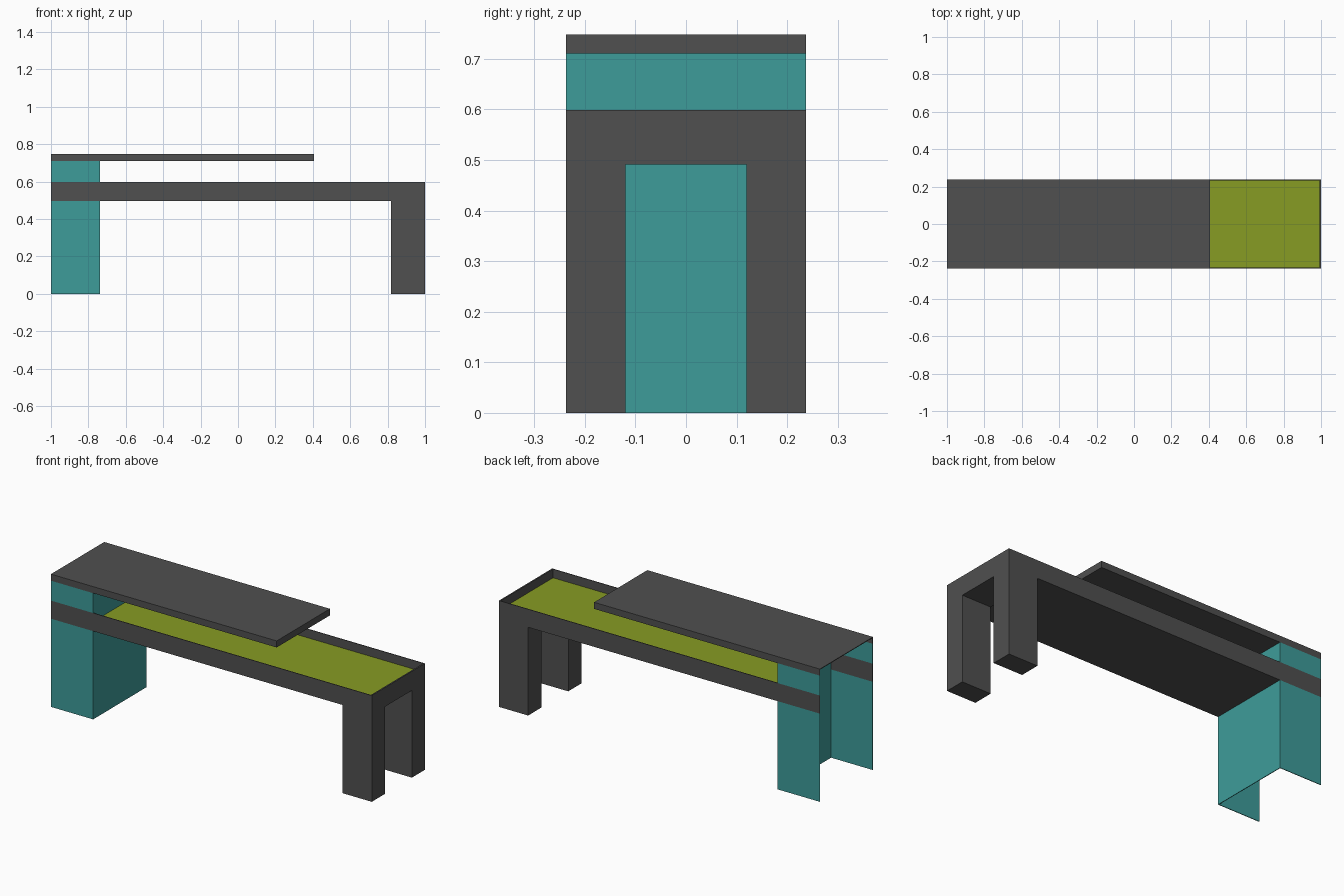
import bpy
import bmesh

cube = bpy.data.objects.get("Cube")
if cube:
    bpy.data.objects.remove(cube, do_unlink=True)


def make_material(name, rgb):
    mat = bpy.data.materials.new(name)
    mat.use_nodes = True
    colour = (*rgb, 1.0)
    mat.diffuse_color = colour
    mat.node_tree.nodes["Principled BSDF"].inputs["Base Color"].default_value = colour
    return mat


charcoal = make_material("charcoal", (0.08, 0.08, 0.08))
teal = make_material("teal", (0.048, 0.333, 0.322))
olive = make_material("olive", (0.245, 0.333, 0.017))


def box(name, mat, x, y, z):
    """Axis-aligned box from (min, max) ranges."""
    bm = bmesh.new()
    bmesh.ops.create_cube(bm, size=1)
    for v in bm.verts:
        v.co = [r[0] if c < 0 else r[1] for c, r in zip(v.co, (x, y, z))]
    mesh = bpy.data.meshes.new(name)
    bm.to_mesh(mesh)
    bm.free()
    mesh.materials.append(mat)
    obj = bpy.data.objects.new(name, mesh)
    bpy.context.collection.objects.link(obj)
    return obj


def pair(name, mat, x, y, z):
    """The same box on the front and the back."""
    box("back_" + name, mat, x, y, z)
    box("front_" + name, mat, x, (-y[1], -y[0]), z)


# Main levels and widths
END = 1.0
HALF = 0.237
SHEET = 0.004
PED = -0.737            # inner face of the pedestal
RAIL_LOW, RAIL_TOP = 0.497, 0.599
TOP_LOW, TOP_HIGH = 0.711, 0.748
TOP_END = 0.407
INNER = HALF - SHEET
WALL = (INNER, HALF)

# Pedestal: two side sheets and a cross sheet, open on the outer end
pair("pedestal_side", teal, (-END, PED), WALL, (0, RAIL_LOW))
pair("pedestal_upper_side", teal, (-END, PED), WALL, (RAIL_TOP, TOP_LOW))
box("pedestal_cross_panel", teal, (PED - SHEET, PED), (-INNER, INNER), (0, TOP_LOW))

# Tray: thin rails, end wall, floor and a sunken coloured surface
pair("rail", charcoal, (-END, END), WALL, (RAIL_LOW, RAIL_TOP))
box("end_wall", charcoal, (END - 0.008, END), (-INNER, INNER), (RAIL_LOW, RAIL_TOP))
box("tray_floor", charcoal, (PED, END - 0.008), (-INNER, INNER), (RAIL_LOW, 0.545))
box("tray_surface", olive, (PED, END - 0.008), (-INNER, INNER), (0.545, 0.55))

# Legs and the apron between them
pair("leg", charcoal, (0.818, END), (0.12, HALF), (0, RAIL_LOW))
box("apron", charcoal, (0.818, END), (-0.12, 0.12), (0.491, RAIL_LOW))

# Raised top: closed slab, with a hollow section above the pedestal
box("raised_top", charcoal, (PED, TOP_END), (-HALF, HALF), (TOP_LOW, TOP_HIGH))
box("raised_top_cover", charcoal, (-END, PED), (-HALF, HALF), (TOP_HIGH - SHEET, TOP_HIGH))
pair("raised_top_edge", charcoal, (-END, PED), WALL, (TOP_LOW, TOP_HIGH - SHEET))
